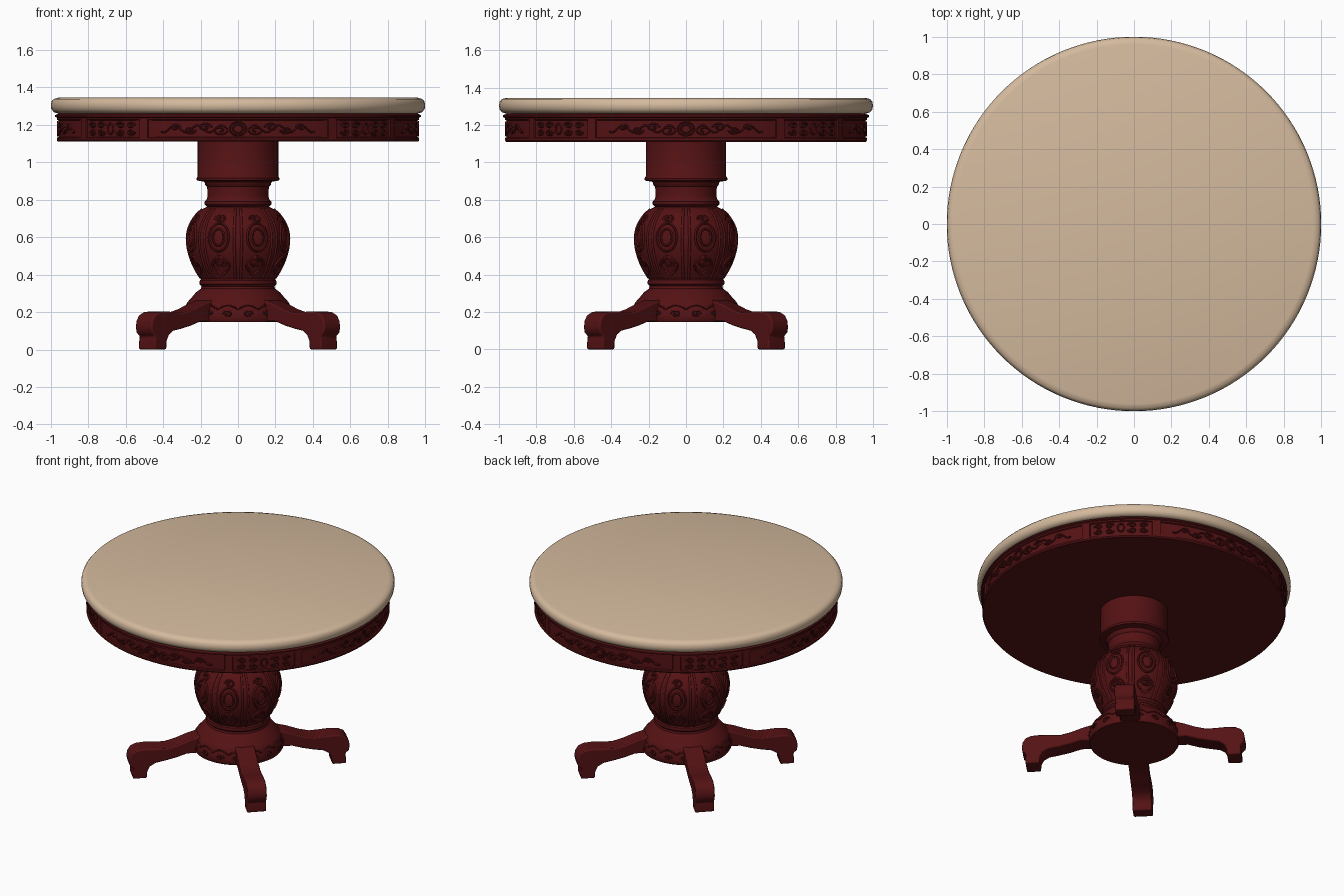
import bpy, bmesh, math
from math import sin, cos, pi, radians
from mathutils import Matrix, Vector

cube = bpy.data.objects.get("Cube")
if cube:
    bpy.data.objects.remove(cube, do_unlink=True)


def material(name, rgb):
    m = bpy.data.materials.new(name)
    m.use_nodes = True
    m.diffuse_color = (*rgb, 1)
    bsdf = next(n for n in m.node_tree.nodes if n.type == 'BSDF_PRINCIPLED')
    bsdf.inputs["Base Color"].default_value = (*rgb, 1)
    return m


WOOD = material("dark red wood", (0.09, 0.006, 0.007))
CREAM = material("cream stone", (0.66, 0.49, 0.34))


def add_mesh(name, mesh, mat, angle=35):
    ob = bpy.data.objects.new(name, mesh)
    bpy.context.collection.objects.link(ob)
    mesh.materials.clear()
    mesh.materials.append(mat)
    bpy.ops.object.select_all(action='DESELECT')
    ob.select_set(True)
    bpy.context.view_layer.objects.active = ob
    bpy.ops.object.shade_smooth_by_angle(angle=radians(angle))
    return ob


def finish(name, bm, mat, angle=35):
    bmesh.ops.recalc_face_normals(bm, faces=bm.faces)
    mesh = bpy.data.meshes.new(name)
    bm.to_mesh(mesh)
    bm.free()
    return add_mesh(name, mesh, mat, angle)


def lathe(profile, steps):
    """Closed solid of revolution from (radius, height) points."""
    bm = bmesh.new()
    pts = [(0, profile[0][1])] + profile + [(0, profile[-1][1])]
    vs = [bm.verts.new((r, 0, z)) for r, z in pts]
    es = [bm.edges.new(p) for p in zip(vs, vs[1:])]
    bmesh.ops.spin(bm, geom=vs + es, axis=(0, 0, 1), cent=(0, 0, 0),
                   angle=2 * pi, steps=steps, use_duplicate=False)
    bmesh.ops.remove_doubles(bm, verts=bm.verts, dist=1e-4)
    return bm


def carving(name, strokes, radius_at, thick):
    """Raised beads from (angle, height) strokes wrapped on a round surface."""
    cu = bpy.data.curves.new(name, 'CURVE')
    cu.dimensions = '3D'
    cu.bevel_depth = thick
    cu.bevel_resolution = 1
    cu.use_fill_caps = True
    for pts, closed in strokes:
        sp = cu.splines.new('POLY')
        sp.points.add(len(pts) - 1)
        sp.use_cyclic_u = closed
        for p, (a, z) in zip(sp.points, pts):
            r = radius_at(z)
            p.co = (r * cos(a), r * sin(a), z, 1)
    tmp = bpy.data.objects.new(name + "_path", cu)
    bpy.context.collection.objects.link(tmp)
    dg = bpy.context.evaluated_depsgraph_get()
    mesh = bpy.data.meshes.new_from_object(tmp.evaluated_get(dg))
    bpy.data.objects.remove(tmp, do_unlink=True)
    return add_mesh(name, mesh, WOOD, 60)


def oval(a, z, da, dz, n=16):
    return [(a + da * cos(2 * pi * i / n), z + dz * sin(2 * pi * i / n))
            for i in range(n)], True


def scroll(a, z, size, side, up, radius, turns=1.25, n=14):
    """Spiral tendril around a centre on the wrapped surface."""
    pts = []
    for i in range(n):
        t = i / (n - 1)
        ang = turns * 2 * pi * t
        s = size * (1 - 0.75 * t)
        pts.append((a - side * 1.6 * s * cos(ang) / radius, z + up * s * sin(ang)))
    return pts, False


# Table top with a rounded rim
finish("table_top", lathe([(0.965, 1.262), (0.985, 1.268), (0.997, 1.285), (1.0, 1.305),
                           (0.996, 1.325), (0.985, 1.338), (0.96, 1.345)], 128), CREAM, 50)

# Apron ring with four long and four short sunken panels
bm = lathe([(0.962, 1.11), (0.968, 1.118), (0.968, 1.13), (0.968, 1.228), (0.968, 1.238),
            (0.978, 1.243), (0.978, 1.252), (0.955, 1.262)], 120)
bmesh.ops.recalc_face_normals(bm, faces=bm.faces)
panels = {}
for f in bm.faces:
    c = f.calc_center_median()
    if 1.14 < c.z < 1.22 and c.xy.length > 0.9:
        turn = math.degrees(math.atan2(c.y, c.x)) % 360
        k = int((turn + 30) // 90) % 4
        off = (turn + 30) % 90
        if off < 60:
            panels.setdefault((k, "long"), []).append(f)
        elif 63 < off < 87:
            panels.setdefault((k, "short"), []).append(f)
for faces in panels.values():
    bmesh.ops.inset_region(bm, faces=faces, thickness=0.004, depth=-0.008)
finish("apron", bm, WOOD, 30)

# Carved scrollwork in the apron panels
strokes = []
ZC, RA = 1.179, 0.963
for k in range(4):
    mid = k * pi / 2
    strokes += [oval(mid, ZC, 0.045, 0.036), oval(mid, ZC, 0.028, 0.022)]
    for side in (-1, 1):
        for j in range(4):
            up = 1 if j % 2 else -1
            strokes.append(scroll(mid + side * (0.1 + 0.085 * j), ZC + 0.008 * up,
                                  0.026 - 0.003 * j, side, up, RA))
        strokes.append(([(mid + side * (0.06 + 0.38 * t / 20),
                          ZC + 0.02 * sin(t * 0.9)) for t in range(21)], False))
    mid += pi / 4
    strokes.append(oval(mid, ZC, 0.022, 0.028))
    for side in (-1, 1):
        for up in (-1, 1):
            strokes.append(scroll(mid + side * 0.075, ZC + 0.019 * up, 0.018, side, up, RA))
            strokes.append(scroll(mid + side * 0.15, ZC + 0.018 * up, 0.017, -side, up, RA))
carving("apron_carving", strokes, lambda z: RA, 0.005)

# Turned pedestal: drum, neck, bulb and flared base
bulb = [(0.16, 0.765), (0.195, 0.748), (0.225, 0.72), (0.252, 0.68), (0.268, 0.64),
        (0.274, 0.6), (0.271, 0.55), (0.259, 0.5), (0.24, 0.45), (0.218, 0.41), (0.195, 0.375)]
finish("drum", lathe([(0.215, 1.115), (0.215, 0.925), (0.222, 0.915), (0.22, 0.903),
                      (0.185, 0.897), (0.15, 0.89)], 64), WOOD)
finish("neck", lathe([(0.18, 0.9), (0.175, 0.88), (0.165, 0.87), (0.162, 0.82), (0.168, 0.8),
                      (0.178, 0.79), (0.178, 0.775), (0.165, 0.762), (0.15, 0.755)], 64), WOOD)
finish("bulb", lathe(bulb, 64), WOOD, 45)
skirt = [(0.19, 0.38), (0.204, 0.37), (0.206, 0.35), (0.194, 0.338), (0.198, 0.325),
         (0.225, 0.305), (0.25, 0.275), (0.262, 0.262), (0.272, 0.25), (0.284, 0.215),
         (0.29, 0.185), (0.29, 0.16), (0.282, 0.146)]
finish("base", lathe(skirt, 64), WOOD)


def follow(profile):
    def radius_at(z):
        for (r0, z0), (r1, z1) in zip(profile, profile[1:]):
            if z1 <= z <= z0:
                return r0 + (r1 - r0) * (z0 - z) / (z0 - z1)
        return profile[-1][0]
    return radius_at


# Carved ribs, petals and medallions around the bulb
strokes = []
for k in range(8):
    a = k * pi / 4
    for da in (-0.07, 0.07):
        strokes.append(([(a + da, 0.38 + 0.37 * t / 14) for t in range(15)], False))
    a += pi / 8
    strokes += [oval(a, 0.6, 0.21, 0.075, 20), oval(a, 0.6, 0.12, 0.045)]
    for up in (-1, 1):
        strokes.append(scroll(a, 0.58 + 0.115 * up, 0.022, up, up, 0.25))
    strokes.append(([(a + 0.2 * sin(pi * t / 12), 0.4 + 0.1 * t / 12) for t in range(13)], False))
    strokes.append(([(a - 0.2 * sin(pi * t / 12), 0.4 + 0.1 * t / 12) for t in range(13)], False))
carving("bulb_carving", strokes, follow(bulb), 0.007)

# Scalloped carving on the base
strokes = [([(2 * pi * t / 128, 0.215 + 0.022 * abs(sin(t * pi / 8))) for t in range(128)], True)]
for k in range(16):
    strokes.append(scroll((k + 0.5) * pi / 8, 0.19, 0.018, 1 if k % 2 else -1, 1, 0.29))
carving("base_carving", strokes, follow(skirt), 0.005)

# Four scrolled legs on the diagonals
side = [(0.1, 0.275), (0.24, 0.268), (0.32, 0.245), (0.4, 0.215), (0.47, 0.197), (0.54, 0.2),
        (0.6, 0.204), (0.655, 0.2), (0.69, 0.183), (0.708, 0.155), (0.714, 0.12), (0.708, 0.09),
        (0.685, 0.07), (0.69, 0.035), (0.69, 0), (0.6, 0), (0.597, 0.045), (0.58, 0.078),
        (0.545, 0.1), (0.48, 0.112), (0.41, 0.128), (0.34, 0.15), (0.1, 0.15)]
HALF = 0.062
for i, label in enumerate(("back_left", "back_right", "front_right", "front_left")):
    bm = bmesh.new()
    face = bm.faces.new([bm.verts.new((r, -HALF, z)) for r, z in side])
    ext = bmesh.ops.extrude_face_region(bm, geom=[face])
    bmesh.ops.translate(bm, vec=Vector((0, 2 * HALF, 0)),
                        verts=[v for v in ext["geom"] if isinstance(v, bmesh.types.BMVert)])
    bmesh.ops.rotate(bm, verts=bm.verts, cent=(0, 0, 0),
                     matrix=Matrix.Rotation(pi / 4 + i * pi / 2, 3, 'Z'))
    leg = finish(label + "_leg", bm, WOOD, 40)
    bev = leg.modifiers.new("soft_edges", 'BEVEL')
    bev.width = 0.008
    bev.segments = 2
    bev.limit_method = 'ANGLE'
    bev.angle_limit = radians(50)
